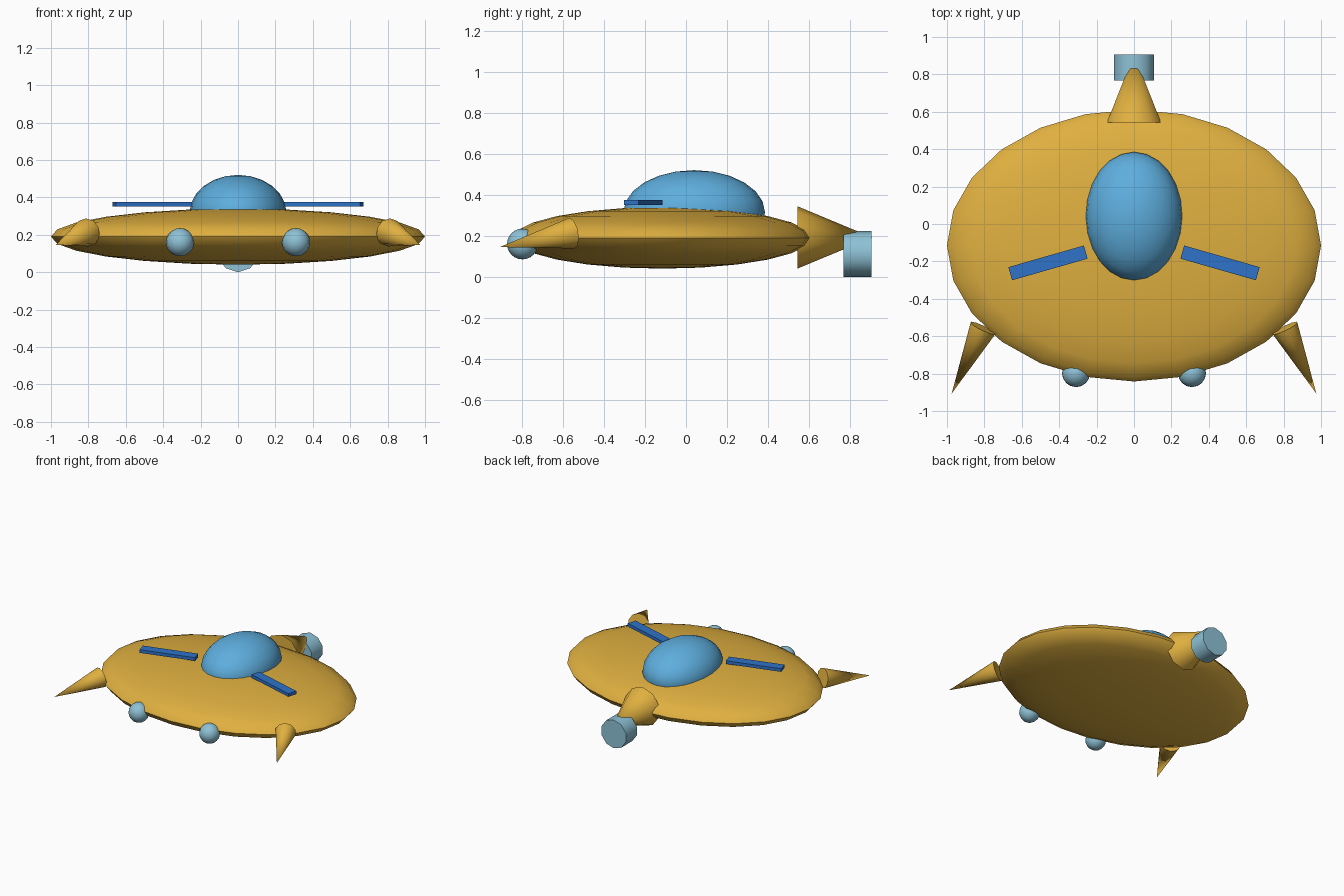
import bpy
from math import radians
from mathutils import Vector

cube = bpy.data.objects.get("Cube")
if cube:
    bpy.data.objects.remove(cube, do_unlink=True)


def make_material(name, rgb):
    """Flat material from 0-255 display values."""
    lin = [((c / 255 + 0.055) / 1.055) ** 2.4 for c in rgb]
    mat = bpy.data.materials.new(name)
    mat.use_nodes = True
    mat.diffuse_color = (*lin, 1)
    mat.node_tree.nodes["Principled BSDF"].inputs["Base Color"].default_value = (*lin, 1)
    return mat


gold = make_material("gold hull", (224, 176, 64))
sky = make_material("sky blue canopy", (94, 174, 222))
pale = make_material("pale blue", (142, 194, 214))
blue = make_material("deep blue", (46, 114, 200))


def finish(name, mat, smooth=True):
    obj = bpy.context.object
    obj.name = obj.data.name = name
    obj.data.materials.append(mat)
    bpy.ops.object.transform_apply(location=False, rotation=True, scale=True)
    if smooth:
        bpy.ops.object.shade_smooth_by_angle(angle=radians(50))
    return obj


def ellipsoid(name, mat, centre, radii, segments=24, rings=12):
    bpy.ops.mesh.primitive_uv_sphere_add(segments=segments, ring_count=rings, radius=1, location=centre)
    bpy.context.object.scale = radii
    return finish(name, mat)


def spike(name, mat, base, tip, r_base, r_tip=0.0, sides=10):
    """Cone or cylinder running from base to tip."""
    base, tip = Vector(base), Vector(tip)
    axis = tip - base
    bpy.ops.mesh.primitive_cone_add(vertices=sides, radius1=r_base, radius2=r_tip, depth=axis.length,
                                    location=(base + tip) / 2,
                                    rotation=axis.to_track_quat('Z', 'Y').to_euler())
    return finish(name, mat)


# Hull and canopy
ellipsoid("hull", gold, (0, -0.115, 0.19), (1.0, 0.727, 0.15))
ellipsoid("canopy", sky, (0, 0.04, 0.315), (0.26, 0.345, 0.205))

# Tail cone and thruster
spike("tail_cone", gold, (0, 0.543, 0.192), (0, 0.908, 0.192), 0.152)
spike("thruster", pale, (0, 0.767, 0.112), (0, 0.905, 0.112), 0.112, 0.112)

# Paired parts
for side, s in (("left", 1), ("right", -1)):
    ellipsoid(side + "_front_lamp", pale, (s * 0.31, -0.797, 0.16), (0.075, 0.075, 0.075), 16, 12)
    spike(side + "_horn", gold, (s * 0.807, -0.557, 0.213), (s * 0.975, -0.907, 0.145), 0.076)
    bpy.ops.mesh.primitive_cube_add(size=1, location=(s * 0.46, -0.208, 0.3625),
                                    rotation=(0, 0, -s * radians(16)))
    bpy.context.object.scale = (0.42, 0.073, 0.025)
    finish(side + "_blade", blue, smooth=False)
